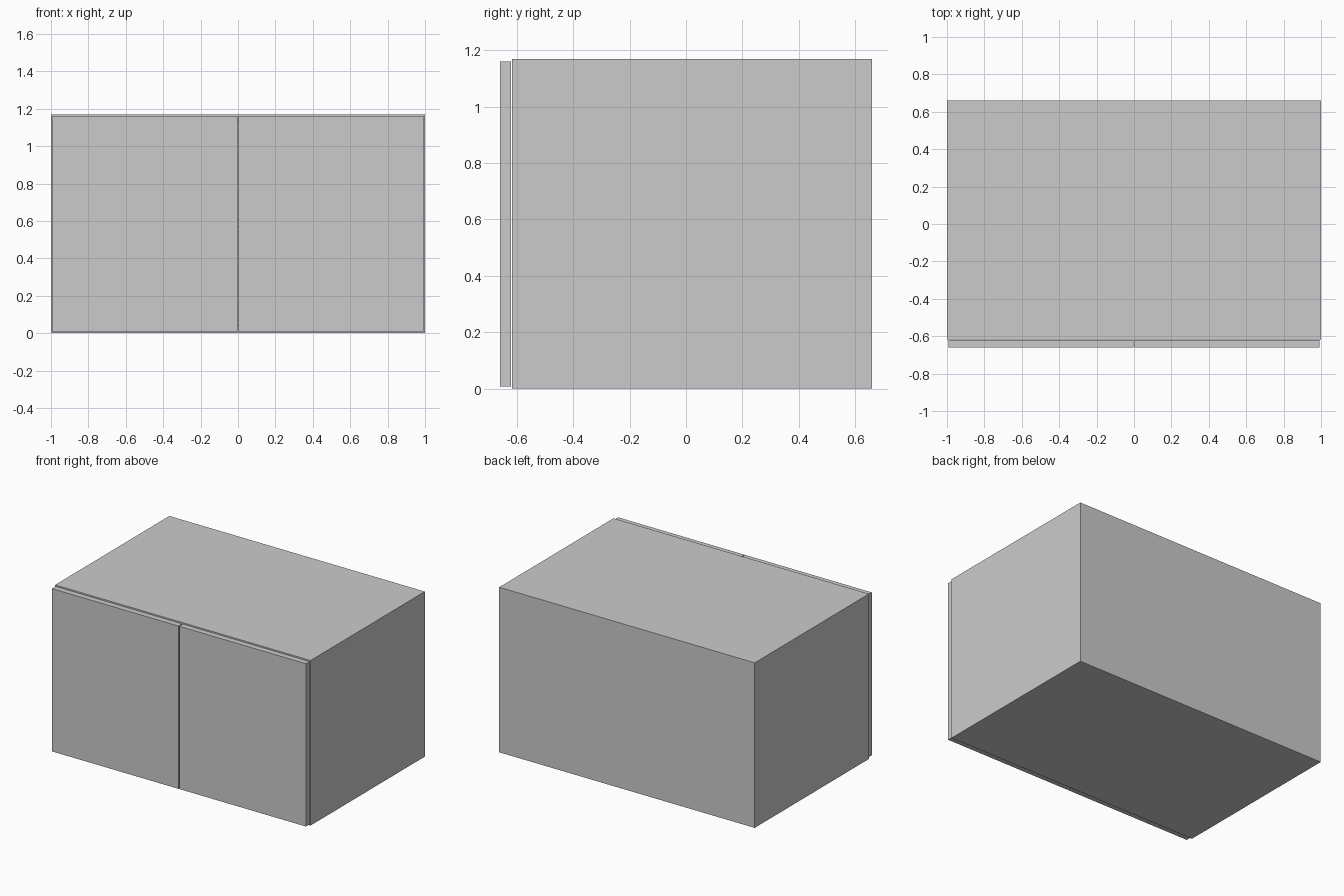
import bpy

if "Cube" in bpy.data.objects:
    bpy.data.objects.remove(bpy.data.objects["Cube"])

W, D, H, T = 1.0, 0.66, 1.168, 0.04   # half width, half depth, height, board thickness
FRONT = -0.617                        # front edge of the carcass
BACK = D - 0.006                      # thin back panel starts here


def board(name, x, y, z):
    """Box spanning the given (min, max) ranges."""
    bpy.ops.mesh.primitive_cube_add(size=1, location=[sum(r) / 2 for r in (x, y, z)])
    ob = bpy.context.object
    ob.name = name
    ob.scale = [r[1] - r[0] for r in (x, y, z)]
    bpy.ops.object.transform_apply(location=False, rotation=False, scale=True)
    return ob


# Side panels and doors, left and right
for side, s in (("left", -1), ("right", 1)):
    board(side + "_side_panel", sorted((s * (W - T), s * W)), (FRONT, BACK), (0, H))
    board(side + "_door", sorted((s * 0.003, s * 0.993)), (-D, FRONT - 0.003), (0.008, 1.16))

# Horizontal boards between the sides
inner = (-W + T, W - T)
board("bottom_panel", inner, (FRONT, BACK), (0, T))
board("top_panel", inner, (FRONT, BACK), (H - T, H))
board("shelf", inner, (FRONT + 0.02, BACK), (0.567, 0.607))

# Back panel
board("back_panel", (-W, W), (BACK, D), (0, H))
